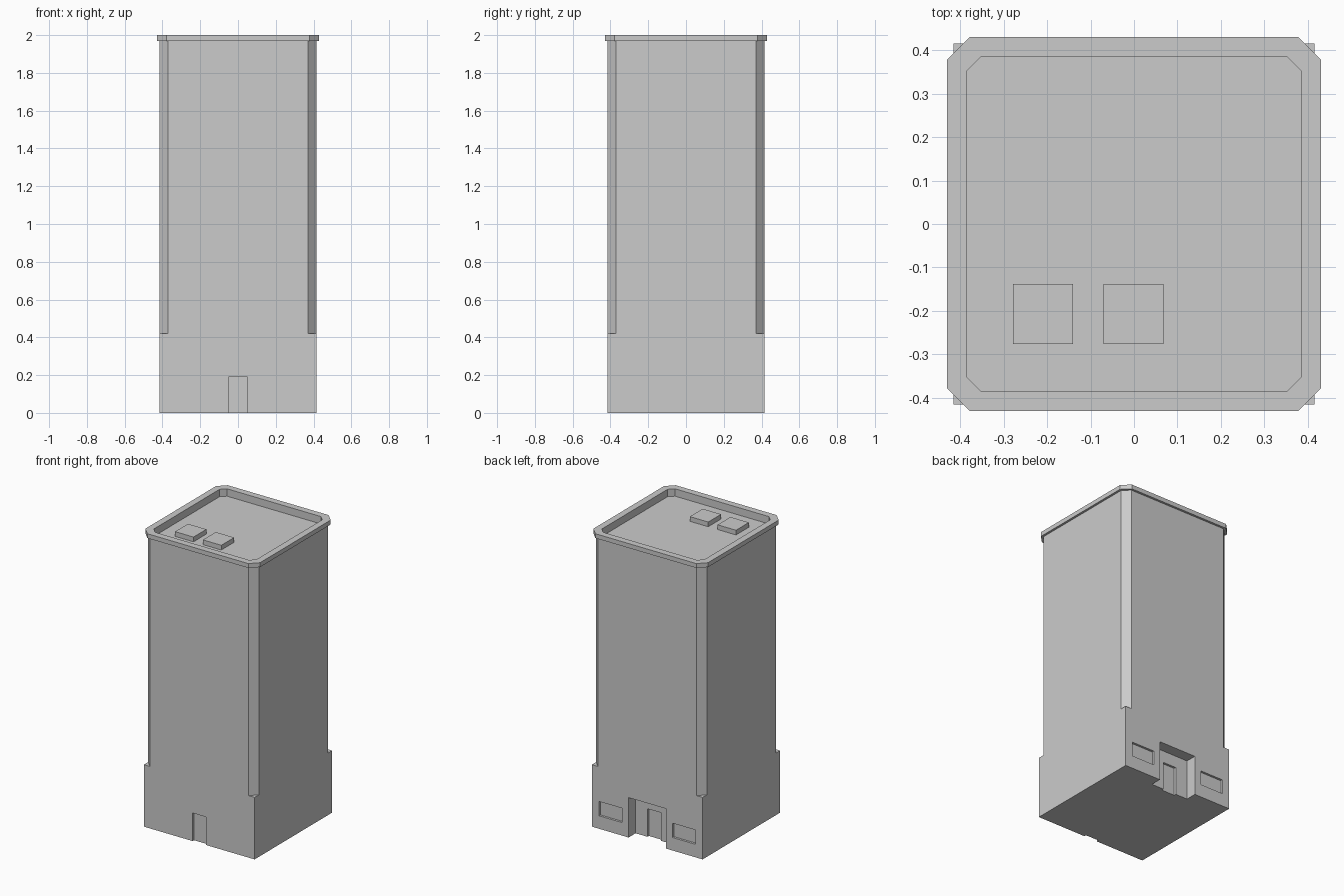
import bpy, bmesh

if "Cube" in bpy.data.objects:
    bpy.data.objects.remove(bpy.data.objects["Cube"])

HALF = 0.415       # half width of the tower
PODIUM = 0.42      # height where the corners start to be chamfered
ROOF = 1.95        # sunken roof level


def new_object(name, bm):
    bmesh.ops.recalc_face_normals(bm, faces=bm.faces)
    mesh = bpy.data.meshes.new(name)
    bm.to_mesh(mesh)
    bm.free()
    ob = bpy.data.objects.new(name, mesh)
    bpy.context.collection.objects.link(ob)
    return ob


def octagon(h, c):
    k = h - c
    return [(k, -h), (h, -k), (h, k), (k, h), (-k, h), (-h, k), (-h, -k), (-k, -h)]


def prism(name, outline, z0, z1):
    bm = bmesh.new()
    low = [bm.verts.new((x, y, z0)) for x, y in outline]
    top = [bm.verts.new((x, y, z1)) for x, y in outline]
    bm.faces.new(low)
    bm.faces.new(top)
    n = len(low)
    for i in range(n):
        j = (i + 1) % n
        bm.faces.new((low[i], low[j], top[j], top[i]))
    return new_object(name, bm)


def box(name, x0, x1, y0, y1, z0, z1):
    return prism(name, [(x0, y0), (x1, y0), (x1, y1), (x0, y1)], z0, z1)


def cut(target, cutter):
    cutter.hide_render = True
    mod = target.modifiers.new("cut", 'BOOLEAN')
    mod.operation = 'DIFFERENCE'
    mod.solver = 'EXACT'
    mod.object = cutter
    with bpy.context.temp_override(object=target, active_object=target):
        bpy.ops.object.modifier_apply(modifier=mod.name)
    bpy.data.objects.remove(cutter)


# Tower block
tower = box("tower", -HALF, HALF, -HALF, HALF, 0, 1.97)

# Chamfered corners above the podium
for sx in (-1, 1):
    for sy in (-1, 1):
        corner = [(sx * x, sy * y) for x, y in ((0.285, 0.5), (0.5, 0.285), (0.5, 0.5))]
        cut(tower, prism("corner_cutter", corner, PODIUM, 2.1))

# Sunken roof
cut(tower, prism("roof_cutter", octagon(0.385, 0.033), ROOF, 2.1))

# Front door recess
cut(tower, box("door_cutter", -0.05, 0.05, -0.5, -HALF + 0.015, -0.1, 0.19))

# Rear entrance porch with its door, and a window on each side
cut(tower, box("porch_cutter", -0.14, 0.14, 0.34, 0.5, -0.1, 0.27))
cut(tower, box("door_cutter", -0.05, 0.05, 0.325, 0.38, -0.1, 0.19))
for x in (-0.275, 0.275):
    cut(tower, box("window_cutter", x - 0.086, x + 0.086, HALF - 0.015, 0.5, 0.088, 0.185))

# Parapet ring
bm = bmesh.new()
outer, inner = octagon(0.43, 0.052), octagon(0.385, 0.033)
rings = [[bm.verts.new((x, y, z)) for x, y in pts]
         for pts, z in ((outer, 1.97), (outer, 2.0), (inner, 2.0), (inner, 1.97))]
for r in range(4):
    a, b = rings[r], rings[(r + 1) % 4]
    for i in range(8):
        j = (i + 1) % 8
        bm.faces.new((a[i], a[j], b[j], b[i]))
new_object("parapet", bm)

# Rooftop units
for i, x in enumerate((-0.209, -0.001)):
    box(f"roof_unit_{i + 1}", x - 0.069, x + 0.069, -0.276, -0.138, ROOF, 1.982)
